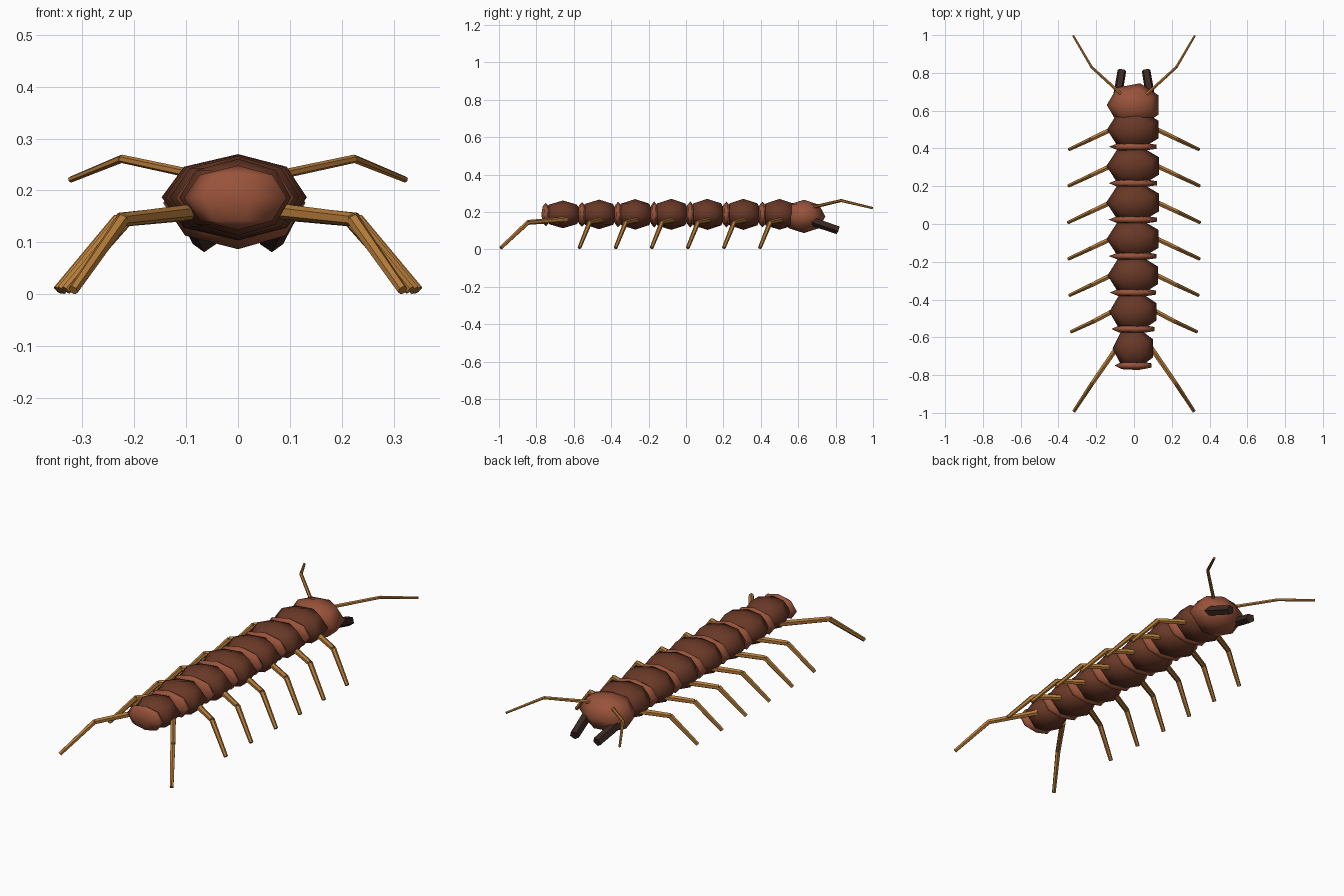
import bpy, bmesh, math
from mathutils import Vector, Matrix

if "Cube" in bpy.data.objects:
    bpy.data.objects.remove(bpy.data.objects["Cube"], do_unlink=True)


def material(name, hex_code):
    srgb = [int(hex_code[i:i + 2], 16) / 255 for i in (0, 2, 4)]
    colour = [((c + 0.055) / 1.055) ** 2.4 for c in srgb] + [1]
    mat = bpy.data.materials.new(name)
    mat.use_nodes = True
    mat.diffuse_color = colour
    mat.node_tree.nodes["Principled BSDF"].inputs["Base Color"].default_value = colour
    return mat


RUST = material("rust_brown", "98533A")
DARK = material("dark_brown", "683826")
TAN = material("tan", "B67C3A")
BLACK = material("blackish_brown", "3A2822")


def add_object(name, bm, mat, smooth):
    bmesh.ops.recalc_face_normals(bm, faces=bm.faces)
    mesh = bpy.data.meshes.new(name)
    for face in bm.faces:
        face.smooth = smooth
    bm.to_mesh(mesh)
    bm.free()
    mesh.materials.append(mat)
    obj = bpy.data.objects.new(name, mesh)
    bpy.context.collection.objects.link(obj)
    return obj


def blob(name, centre, radii, mat):
    """Seven-sided low ellipsoid, with a corner towards -x."""
    bm = bmesh.new()
    bmesh.ops.create_uvsphere(bm, u_segments=7, v_segments=4, radius=1)
    corner = next(v for v in bm.verts if abs(v.co.z) < 0.1).co
    turn = Matrix.Rotation(math.pi - math.atan2(corner.y, corner.x), 4, 'Z')
    place = Matrix.Translation(centre) @ Matrix.Diagonal((*radii, 1))
    bmesh.ops.transform(bm, matrix=place @ turn, verts=bm.verts)
    return add_object(name, bm, mat, True)


def limb(name, points, radii, mat, sides=6):
    """Chain of straight tapered rods through the points."""
    bm = bmesh.new()
    for i in range(len(points) - 1):
        a, b = Vector(points[i]), Vector(points[i + 1])
        axis = b - a
        # keep one corner of the section pointing down
        forward = axis.normalized()
        side = forward.cross(Vector((0, 0, 1))).normalized()
        down = forward.cross(side)
        if down.z > 0:
            down = -down
        ends = []
        for centre, r in ((a, radii[i]), (b, radii[i + 1])):
            ring = []
            for k in range(sides):
                t = math.tau * k / sides
                ring.append(bm.verts.new(centre + r * (math.cos(t) * down + math.sin(t) * side)))
            ends.append(ring)
            bm.faces.new(ring)
        for k in range(sides):
            n = (k + 1) % sides
            bm.faces.new((ends[0][k], ends[0][n], ends[1][n], ends[1][k]))
    return add_object(name, bm, mat, False)


def limb_pair(name, points, radii, mat, sides=6):
    for label, s in (("left", 1), ("right", -1)):
        limb(f"{label}_{name}", [(s * x, y, z) for x, y, z in points], radii, mat, sides)


# Head
blob("head", (0, 0.63, 0.176), (0.144, 0.118, 0.089), RUST)

# Body segments with a thin joint ring behind each
widths = [0.143, 0.146, 0.147, 0.145, 0.14, 0.131, 0.113]
PITCH = 0.193
for i, w in enumerate(widths):
    y = 0.5 - PITCH * i
    height = 0.083 - 0.009 * (0.145 - min(w, 0.145)) / 0.032
    blob(f"body_segment_{i + 1}", (0, y, 0.187), (w, 0.108, height), DARK)
    ring = w * 0.92
    blob(f"joint_ring_{i + 1}", (0, y - 0.091, 0.186), (ring, 0.025, height * 0.84), RUST)

    # Walking legs, one pair per segment except the last
    if i < len(widths) - 1:
        foot = 0.208 + w
        limb_pair(f"leg_{i + 1}",
                  [(0.08, y + 0.02, 0.158), (foot - 0.125, y - 0.05, 0.144), (foot - 0.008, y - 0.105, 0.008)],
                  [0.015, 0.013, 0.01], TAN)

# Long trailing legs
limb_pair("rear_leg", [(0.08, -0.64, 0.16), (0.222, -0.845, 0.144), (0.317, -0.99, 0.008)],
          [0.015, 0.013, 0.01], TAN)

# Antennae
limb_pair("antenna", [(0.065, 0.685, 0.227), (0.224, 0.83, 0.261), (0.322, 0.997, 0.221)],
          [0.009, 0.008, 0.006], TAN)

# Jaws
limb_pair("jaw", [(0.088, 0.67, 0.152), (0.064, 0.813, 0.104)], [0.025, 0.024], BLACK, 5)
